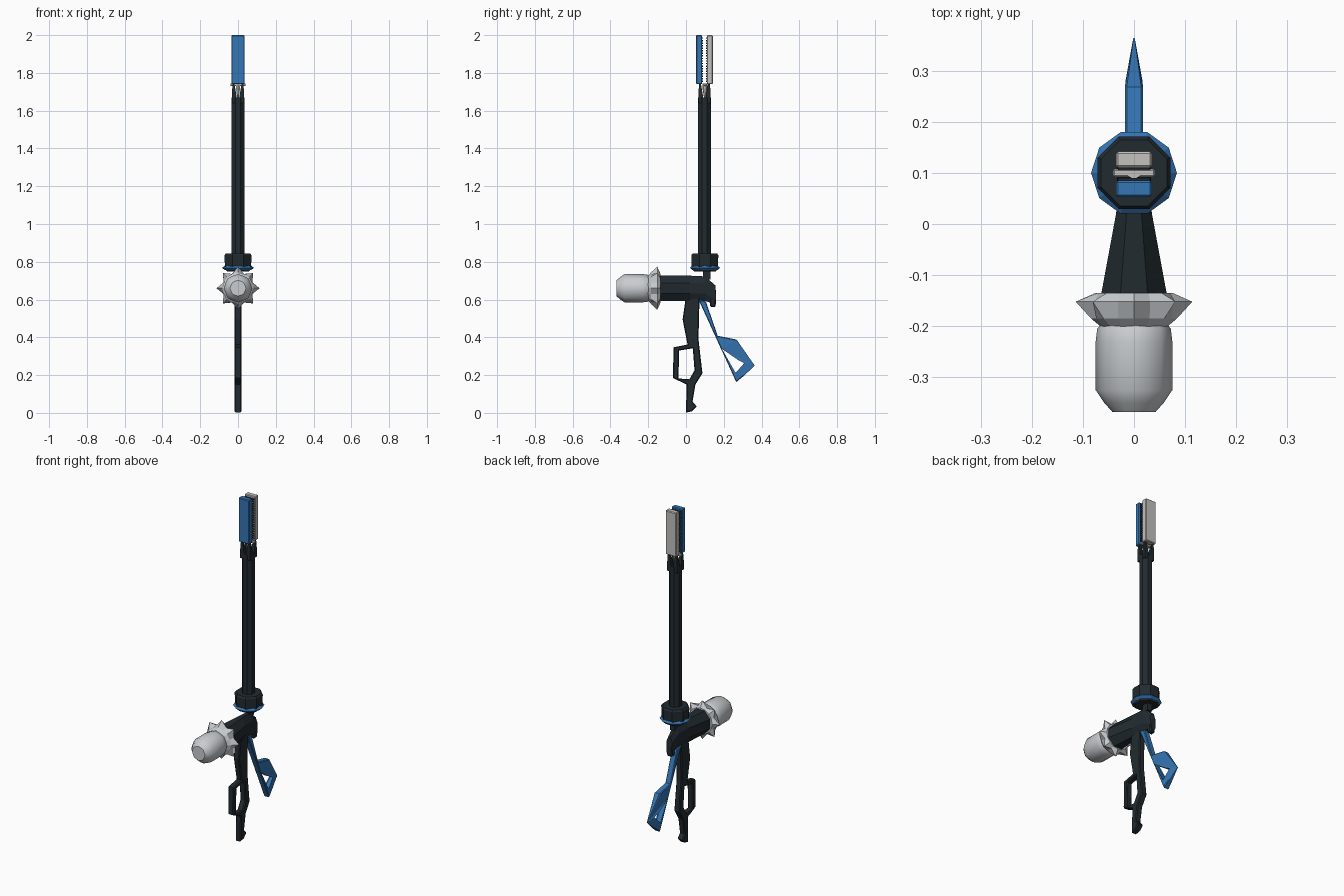
import bpy, bmesh, math
from mathutils import Matrix

cube = bpy.data.objects.get("Cube")
if cube:
    bpy.data.objects.remove(cube, do_unlink=True)


def material(name, rgb):
    m = bpy.data.materials.new(name)
    m.use_nodes = True
    m.diffuse_color = (*rgb, 1)
    m.node_tree.nodes["Principled BSDF"].inputs["Base Color"].default_value = (*rgb, 1)
    return m


DARK = material("dark slate", (0.016, 0.024, 0.03))
BLUE = material("blue", (0.035, 0.18, 0.46))
PALE = material("pale steel", (0.58, 0.61, 0.63))
GREY = material("warm grey", (0.55, 0.54, 0.52))


def add_mesh(name, bm, mat, smooth=False):
    bmesh.ops.recalc_face_normals(bm, faces=bm.faces)
    me = bpy.data.meshes.new(name)
    bm.to_mesh(me)
    bm.free()
    me.materials.append(mat)
    ob = bpy.data.objects.new(name, me)
    bpy.context.collection.objects.link(ob)
    if smooth:
        bpy.ops.object.select_all(action='DESELECT')
        ob.select_set(True)
        bpy.context.view_layer.objects.active = ob
        bpy.ops.object.shade_smooth_by_angle(angle=math.radians(45))
    return ob


def loft(name, rings, mat, smooth=False):
    """Skin a list of equal-length point rings and cap both ends."""
    bm = bmesh.new()
    loops = [[bm.verts.new(p) for p in ring] for ring in rings]
    n = len(loops[0])
    for a, b in zip(loops, loops[1:]):
        for i in range(n):
            j = (i + 1) % n
            bm.faces.new((a[i], a[j], b[j], b[i]))
    bm.faces.new(loops[0])
    bm.faces.new(loops[-1])
    return add_mesh(name, bm, mat, smooth)


def ring_y(y, rx, rz, zc, n=8, turn=0.0, valley=1.0):
    """Ring across the y axis; valley scales every second point."""
    pts = []
    for i in range(n):
        a = 2 * math.pi * i / n + turn
        k = valley if i % 2 else 1
        pts.append((rx * k * math.cos(a), y, zc + rz * k * math.sin(a)))
    return pts


def ring_z(z, r, yc=0.1, n=8):
    return [(r * math.cos(2 * math.pi * (i + .5) / n),
             yc + r * math.sin(2 * math.pi * (i + .5) / n), z) for i in range(n)]


def box(name, centre, size, mat, bevel=0.0):
    bm = bmesh.new()
    bmesh.ops.create_cube(bm, size=1, matrix=Matrix.Translation(centre) @ Matrix.Diagonal((*size, 1)))
    if bevel:
        bmesh.ops.bevel(bm, geom=bm.edges[:], offset=bevel, segments=1, affect='EDGES')
    return add_mesh(name, bm, mat)


def plate(name, outlines, half, bevel, mat, width=lambda y: 1.0):
    """Side profile (y, z) with holes, extruded across x with chamfered edges."""
    cu = bpy.data.curves.new(name, 'CURVE')
    cu.dimensions, cu.fill_mode = '2D', 'BOTH'
    cu.extrude, cu.bevel_depth, cu.bevel_resolution, cu.offset = half - bevel, bevel, 0, -bevel
    for pts in outlines:
        s = cu.splines.new('POLY')
        s.points.add(len(pts) - 1)
        s.use_cyclic_u = True
        for p, (y, z) in zip(s.points, pts):
            p.co = (y, z, 0, 1)
    tmp = bpy.data.objects.new(name, cu)
    bpy.context.collection.objects.link(tmp)
    deps = bpy.context.evaluated_depsgraph_get()
    me = bpy.data.meshes.new_from_object(tmp.evaluated_get(deps))
    bm = bmesh.new()
    bm.from_mesh(me)
    bpy.data.objects.remove(tmp, do_unlink=True)
    bpy.data.meshes.remove(me)
    bmesh.ops.remove_doubles(bm, verts=bm.verts, dist=0.0002)
    for v in bm.verts:
        y, z, x = v.co
        v.co = (x * width(y), y, z)
    for f in bm.faces:
        f.smooth = False
    return add_mesh(name, bm, mat)


# Round head at the front, softly fluted
head = [(-0.19, 0.06), (-0.205, 0.072), (-0.23, 0.075), (-0.325, 0.075),
        (-0.35, 0.058), (-0.368, 0.042)]
loft("hammer_head", [ring_y(y, r, r, 0.66, 16, 0, 0.95) for y, r in head], PALE, True)

# Spiked collar behind the head
star = [(-0.135, 0.076, 1), (-0.152, 0.114, 0.72), (-0.185, 0.084, 0.95), (-0.205, 0.06, 1)]
loft("spiked_collar", [ring_y(y, r, r, 0.66, 16, 0, k) for y, r, k in star], PALE)

# Tapering body from the collar to the back
T = math.pi / 8
body = [(-0.14, 0.07, 0.073, 0.659), (0.02, 0.038, 0.073, 0.659),
        (0.1, 0.028, 0.07, 0.658), (0.155, 0.02, 0.055, 0.625), (0.16, 0.018, 0.03, 0.6)]
loft("body", [ring_y(y, w, h, z, 8, T) for y, w, h, z in body], DARK)
box("body_heel", (0, 0.142, 0.59), (0.034, 0.03, 0.06), DARK, 0.006)
box("neck_joint", (0, 0.11, 0.735), (0.03, 0.04, 0.06), DARK)

# Grip with a finger opening
grip = [(0.0, 0.62), (-0.018, 0.495), (0.008, 0.362), (-0.066, 0.347), (-0.069, 0.185),
        (0.003, 0.15), (0.0, 0.002), (0.03, 0.008), (0.057, 0.034), (0.035, 0.06),
        (0.05, 0.15), (0.087, 0.21), (0.066, 0.39), (0.072, 0.62)]
opening = [(-0.036, 0.33), (0.036, 0.342), (0.045, 0.225), (0.018, 0.178), (-0.04, 0.182)]
plate("grip", [grip, opening], 0.018, 0.005, DARK)

# Swept lever with an opening, thinning to the back
lever = [(0.066, 0.6), (0.105, 0.59), (0.168, 0.408), (0.268, 0.388),
         (0.364, 0.25), (0.305, 0.195), (0.266, 0.163)]
gap = [(0.178, 0.352), (0.28, 0.282), (0.315, 0.265), (0.262, 0.205)]
plate("lever", [lever, gap], 0.018, 0.004, BLUE,
      lambda y: max(0.08, min(1, (0.372 - y) / 0.1)))

# Shaft socket and its blue band
loft("shaft_socket", [ring_z(z, r) for z, r in
                      [(0.748, 0.062), (0.765, 0.075), (0.835, 0.077), (0.845, 0.07)]], DARK)
bm = bmesh.new()
band = [(0.07, -0.012), (0.084, 0.0), (0.07, 0.012)]
N = 10
loops = [[bm.verts.new((r * math.cos(2 * math.pi * i / N),
                        0.1 + r * math.sin(2 * math.pi * i / N), 0.768 + h))
          for r, h in band] for i in range(N)]
for i in range(N):
    a, b = loops[i], loops[(i + 1) % N]
    for j in range(3):
        k = (j + 1) % 3
        bm.faces.new((a[j], b[j], b[k], a[k]))
add_mesh("socket_band", bm, BLUE)

# Long shaft, ending in four prongs around a pale spike
loft("shaft", [ring_z(z, 0.036, 0.098) for z in (0.84, 1.67)], DARK)
for sx in (-1, 1):
    for sy in (-1, 1):
        def prong(z, r, s):
            return [(sx * r + dx * s, 0.098 + sy * r + dy * s, z)
                    for dx, dy in ((-1, -1), (1, -1), (1, 1), (-1, 1))]
        loft("shaft_prong", [prong(1.64, 0.017, 0.015), prong(1.69, 0.021, 0.011),
                             prong(1.745, 0.024, 0.005)], DARK)
loft("core_spike", [ring_z(z, r, 0.1, 6) for z, r in
                    [(1.66, 0.003), (1.72, 0.013), (1.745, 0.013)]], GREY)
box("jaw_plate", (0, 0.1, 1.738), (0.082, 0.016, 0.014), GREY, 0.003)

# Paired jaws with toothed inner faces
for name, y, side, mat in (("front_jaw", 0.069, 1, BLUE), ("back_jaw", 0.126, -1, GREY)):
    box(name, (0, y, 1.87), (0.07, 0.032, 0.26), mat, 0.004)
    for i in range(18):
        box(name + "_tooth", (0, y + side * 0.018, 1.755 + i * 0.0135),
            (0.062, 0.006, 0.007), DARK)
